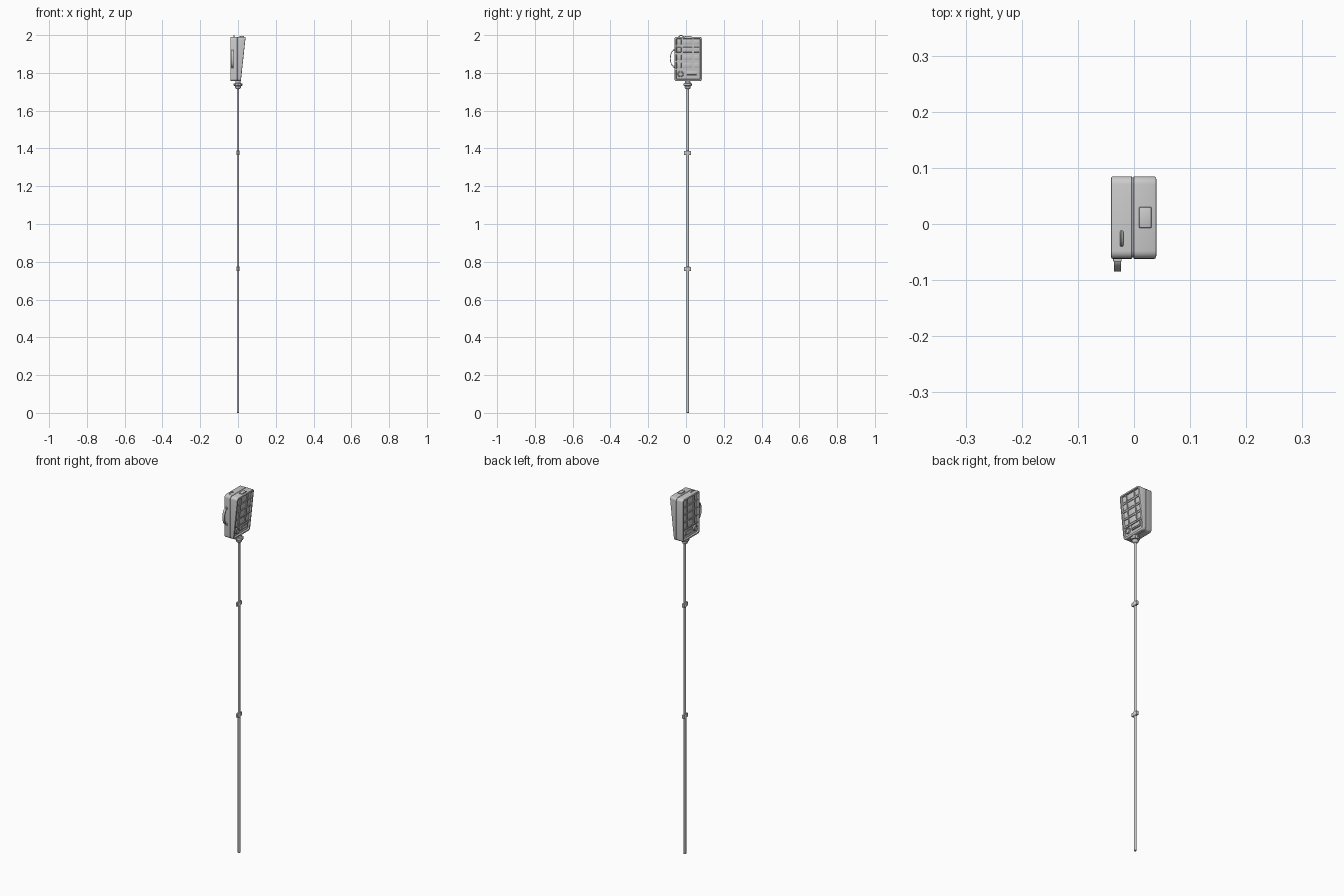
import bpy, bmesh, math

if "Cube" in bpy.data.objects:
    bpy.data.objects.remove(bpy.data.objects["Cube"])

PY = 0.009                       # pole axis in y
Y0, Y1, Z0, Z1 = -0.062, 0.085, 1.756, 1.991


def finish(name, bm, smooth=True):
    bmesh.ops.recalc_face_normals(bm, faces=bm.faces)
    me = bpy.data.meshes.new(name)
    bm.to_mesh(me)
    bm.free()
    ob = bpy.data.objects.new(name, me)
    bpy.context.collection.objects.link(ob)
    if smooth:
        bpy.ops.object.select_all(action='DESELECT')
        ob.select_set(True)
        bpy.context.view_layer.objects.active = ob
        bpy.ops.object.shade_smooth_by_angle(angle=math.radians(35))
    return ob


def loft(name, rings, closed=False):
    bm = bmesh.new()
    loops = [[bm.verts.new(p) for p in r] for r in rings]
    n = len(loops[0])
    for a, b in zip(loops, loops[1:]):
        for i in range(n):
            j = (i + 1) % n
            bm.faces.new((a[i], a[j], b[j], b[i]))
    bm.faces.new(loops[0])
    bm.faces.new(loops[-1])
    return finish(name, bm)


def rounded_rect(inset, radius, xf, seg=5):
    r = max(radius - inset, 0.003)
    pts = []
    for k, (sy, sz) in enumerate([(1, 1), (0, 1), (0, 0), (1, 0)]):
        cy = (Y1 - inset - r) if sy else (Y0 + inset + r)
        cz = (Z1 - inset - r) if sz else (Z0 + inset + r)
        for i in range(seg + 1):
            t = math.pi / 2 * (k + i / seg)
            y, z = cy + r * math.cos(t), cz + r * math.sin(t)
            pts.append((xf(z), y, z))
    return pts


def right_face(z):
    return 0.015 + (z - Z0) / (Z1 - Z0) * 0.0255


def left_face(z):
    return -0.041


def box(name, x, y, z, bevel=0.0, lean=None):
    # with lean, the x values are offsets from a face function of z
    bm = bmesh.new()
    bmesh.ops.create_cube(bm, size=1)
    for v in bm.verts:
        c = [(a[0] + a[1]) / 2 + v.co[i] * (a[1] - a[0]) for i, a in enumerate((x, y, z))]
        if lean:
            c[0] += lean(c[2])
        v.co = c
    if bevel:
        bmesh.ops.bevel(bm, geom=bm.edges[:], offset=bevel, segments=2, affect='EDGES', profile=0.5)
    return finish(name, bm)


def lathe(name, profile, cx=0, cy=PY, sx=1, seg=20):
    return loft(name, [[(cx + sx * r * math.cos(2 * math.pi * i / seg),
                         cy + r * math.sin(2 * math.pi * i / seg), z)
                        for i in range(seg)] for r, z in profile])


# two case halves with recessed outer faces, joined by a thin seam
for name, face, s in (("right", right_face, 1), ("left", left_face, -1)):
    mid = -0.002 + s * 0.0012
    off = lambda d, f=face, s=s: (lambda z: f(z) - s * d)
    loft(name + "_case", [rounded_rect(i, 0.014, f) for i, f in (
        (0.001, lambda z: mid), (0, lambda z: mid + s * 0.001), (0, off(0.003)),
        (0.001, off(0.001)), (0.003, off(0)), (0.009, off(0)), (0.0105, off(0.009)))])

    def panel(nm, d0, d1, y, z, bevel=0.0):
        return box(name + nm, sorted((-s * d0, -s * d1)), y, z, bevel, face)

    # lattice of ribs on the recessed panel
    for y in (-0.020, 0.038):
        panel("_rib_upright", 0.003, 0.010, (y - 0.003, y + 0.003), (1.820, 1.983))
    for z in (1.818, 1.860, 1.901, 1.942):
        panel("_rib_cross", 0.005, 0.010, (Y0 + 0.009, Y1 - 0.009), (z - 0.003, z + 0.003))
    # raised pads in the cells
    for y0, y1 in ((-0.049, -0.025), (-0.015, 0.033), (0.043, 0.070)):
        for z in (1.824, 1.866, 1.907, 1.948):
            panel("_pad", 0.007, 0.010, (y0, y1), (z + 0.002, z + 0.029), 0.001)
    # display window and round dial under the lattice
    panel("_window", 0.002, 0.010, (0.0, 0.062), (1.784, 1.810), 0.0015)
    panel("_window_glass", 0.0, 0.003, (0.006, 0.056), (1.790, 1.804), 0.0006)
    rings = []
    for r, d in ((0.016, 0.010), (0.016, 0.001), (0.015, 0.0), (0.011, 0.0), (0.010, 0.004)):
        rings.append([(face(1.794) - s * d, -0.029 + r * math.cos(t), 1.794 + r * math.sin(t))
                      for t in [2 * math.pi * i / 24 for i in range(24)]])
    loft(name + "_dial", rings)

loft("case_seam", [rounded_rect(0.002, 0.014, lambda z, x=x: x) for x in (-0.006, 0.001)])

# latch on top
box("top_latch", (0.009, 0.031), (-0.007, 0.030), (1.988, 1.996), 0.0015)

# carry loop on top
rings = []
for i in range(11):
    t = math.pi * i / 10
    c, s = math.cos(t), math.sin(t)
    rings.append([(-0.022 + 0.003 * math.cos(u),
                   -0.026 + (0.0125 + 0.0025 * math.sin(u)) * c,
                   1.989 + (0.0085 + 0.0025 * math.sin(u)) * s)
                  for u in [2 * math.pi * k / 8 for k in range(8)]])
loft("top_loop", rings)

# curved strap handle on the front edge
rings = []
for i in range(15):
    t = math.pi * i / 14
    c, s = math.cos(t), math.sin(t)
    rings.append([(x, -0.061 - (0.024 + d) * s, 1.877 + (0.046 + d) * c)
                  for x, d in ((-0.036, 0), (-0.023, 0), (-0.023, -0.004), (-0.036, -0.004))])
loft("strap_handle", rings)
for z in (1.833, 1.921):
    box("handle_mount", (-0.037, -0.022), (-0.067, -0.060), (z - 0.006, z + 0.006), 0.001)

# stepped collar joining case and pole
lathe("mount_collar", [(0.012, 1.760), (0.014, 1.752), (0.014, 1.746), (0.021, 1.744), (0.022, 1.742),
                       (0.022, 1.734), (0.021, 1.732), (0.013, 1.731), (0.016, 1.728),
                       (0.016, 1.722), (0.013, 1.717), (0.008, 1.714)], seg=24)
for i in range(8):
    a = math.pi / 4 * i
    lathe("collar_grip", [(0.0025, 1.732), (0.0025, 1.744)],
          0.021 * math.cos(a), PY + 0.021 * math.sin(a), seg=8)

# telescopic pole sections
for r, z0, z1 in ((0.0070, 0.0, 0.765), (0.0068, 0.76, 1.38), (0.0066, 1.37, 1.73)):
    lathe("pole_section", [(r - 0.001, z0), (r, z0 + 0.001), (r, z1 - 0.001), (r - 0.001, z1)], sx=0.9)

# pole clamps with side tabs
for z in (0.762, 1.376):
    lathe("clamp_sleeve", [(0.008, z - 0.012), (0.009, z - 0.011), (0.009, z + 0.011), (0.008, z + 0.012)], sx=0.85)
    box("clamp_body", (-0.0055, 0.0055), (PY - 0.020, PY + 0.018), (z - 0.010, z + 0.010), 0.001)
